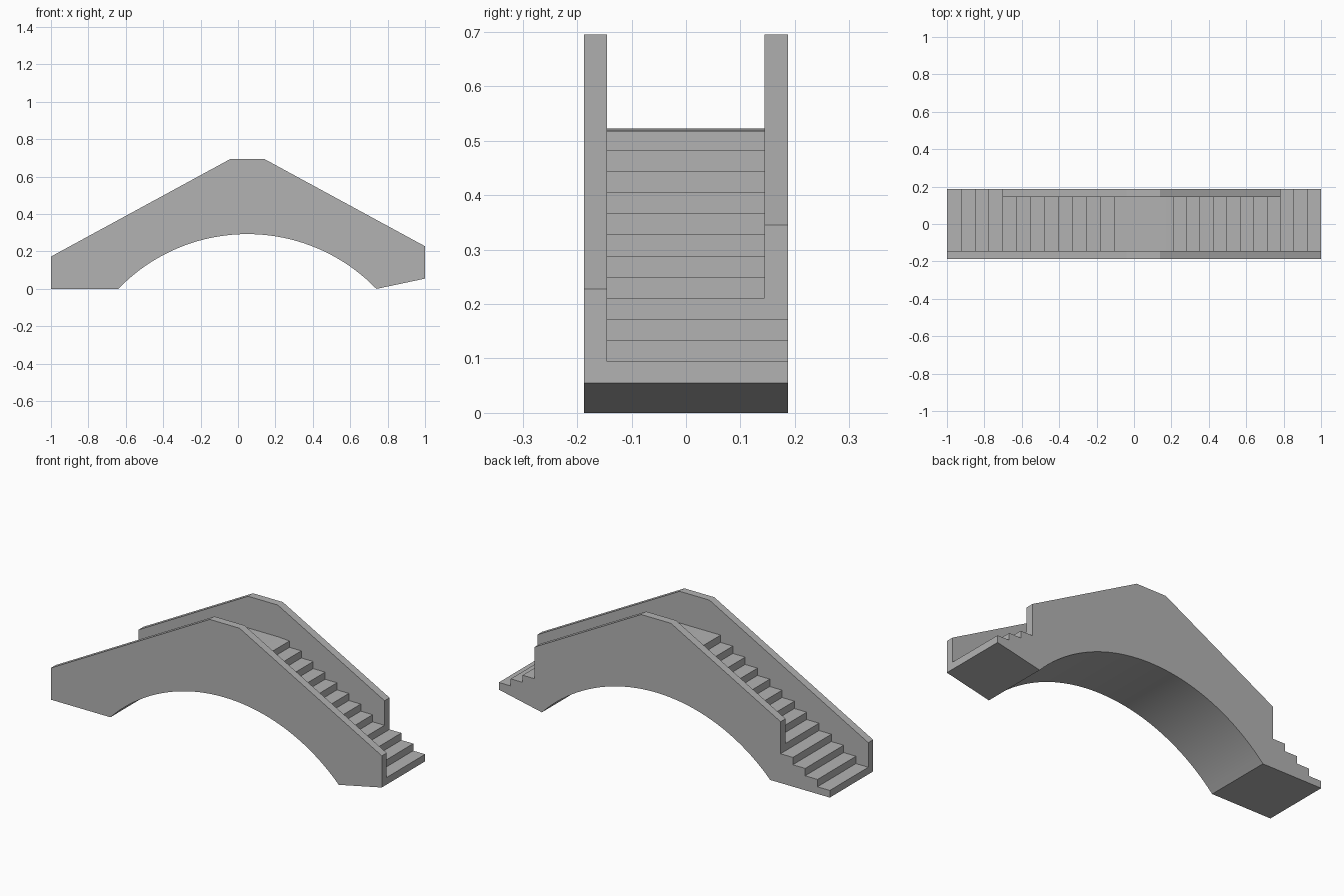
import bpy, bmesh, math

cube = bpy.data.objects.get("Cube")
if cube:
    bpy.data.objects.remove(cube, do_unlink=True)

stone = bpy.data.materials.new("grey_stone")
stone.use_nodes = True
GREY = (0.45, 0.45, 0.45, 1)
stone.diffuse_color = GREY
stone.node_tree.nodes["Principled BSDF"].inputs["Base Color"].default_value = GREY


def extrude_profile(name, points, y0, y1):
    """Solid made from an x-z outline pushed along y."""
    bm = bmesh.new()
    face = bm.faces.new([bm.verts.new((x, y0, z)) for x, z in points])
    out = bmesh.ops.extrude_face_region(bm, geom=[face])
    moved = [v for v in out["geom"] if isinstance(v, bmesh.types.BMVert)]
    bmesh.ops.translate(bm, vec=(0, y1 - y0, 0), verts=moved)
    bmesh.ops.recalc_face_normals(bm, faces=bm.faces)
    mesh = bpy.data.meshes.new(name)
    bm.to_mesh(mesh)
    bm.free()
    mesh.materials.append(stone)
    obj = bpy.data.objects.new(name, mesh)
    bpy.context.collection.objects.link(obj)
    return obj


def flight(end, direction, run, low, rise, count):
    """Stair outline from beyond the bridge end up to the last riser."""
    pts = [(end - direction * 0.2, low)]
    for i in range(count):
        x = end + direction * run * (i + 1)
        pts += [(x, low + rise * i), (x, low + rise * (i + 1))]
    return pts


# Bridge mass: circular arch below, sloping parapet line above
HALF, SAG, MID = 0.69, 0.293, 0.05
radius = (HALF ** 2 + SAG ** 2) / (2 * SAG)
spread = math.asin(HALF / radius)
SEGS = 40
arch = []
for i in range(SEGS + 1):
    a = spread * (2 * i / SEGS - 1)
    arch.append((MID + radius * math.sin(a), max(0, radius * math.cos(a) - radius + SAG)))
outline = [(-1, 0)] + arch + [(1, 0.055), (1, 0.228), (0.14, 0.695), (-0.04, 0.695), (-1, 0.173)]
bridge = extrude_profile("stair_bridge", outline, -0.187, 0.187)

# Cutters: the stair trench, and the open back corners at both ends
TOP = 0.522
left = flight(-1, 1, 0.0744, 0.039, (TOP - 0.039) / 12, 12)
right = flight(1, -1, 0.0718, 0.094, 0.0389, 11)
right[-1] = (right[-1][0], TOP - 0.004)
trench = left + [(0.14, TOP)] + right[::-1] + [(1.2, 1), (-1.2, 1)]
left_open = left[:8] + [(left[7][0], 1), (-1.2, 1)]
right_open = right[:6] + [(right[5][0], 1), (1.2, 1)]
cutters = [
    extrude_profile("trench_cutter", trench, -0.145, 0.144),
    extrude_profile("left_end_cutter", left_open, 0.0, 0.3),
    extrude_profile("right_end_cutter", right_open, 0.0, 0.3),
]

bpy.context.view_layer.objects.active = bridge
bridge.select_set(True)
for cutter in cutters:
    cutter.hide_render = True
    mod = bridge.modifiers.new("cut", "BOOLEAN")
    mod.operation = "DIFFERENCE"
    mod.solver = "EXACT"
    mod.object = cutter
    bpy.ops.object.modifier_apply(modifier=mod.name)
    bpy.data.objects.remove(cutter, do_unlink=True)

# Merge leftover coplanar seams and smooth only the arch
bm = bmesh.new()
bm.from_mesh(bridge.data)
bmesh.ops.remove_doubles(bm, verts=bm.verts, dist=0.0002)
bmesh.ops.dissolve_limit(bm, angle_limit=math.radians(0.5), verts=bm.verts, edges=bm.edges)
bm.to_mesh(bridge.data)
bm.free()
bpy.ops.object.shade_smooth_by_angle(angle=math.radians(20))
